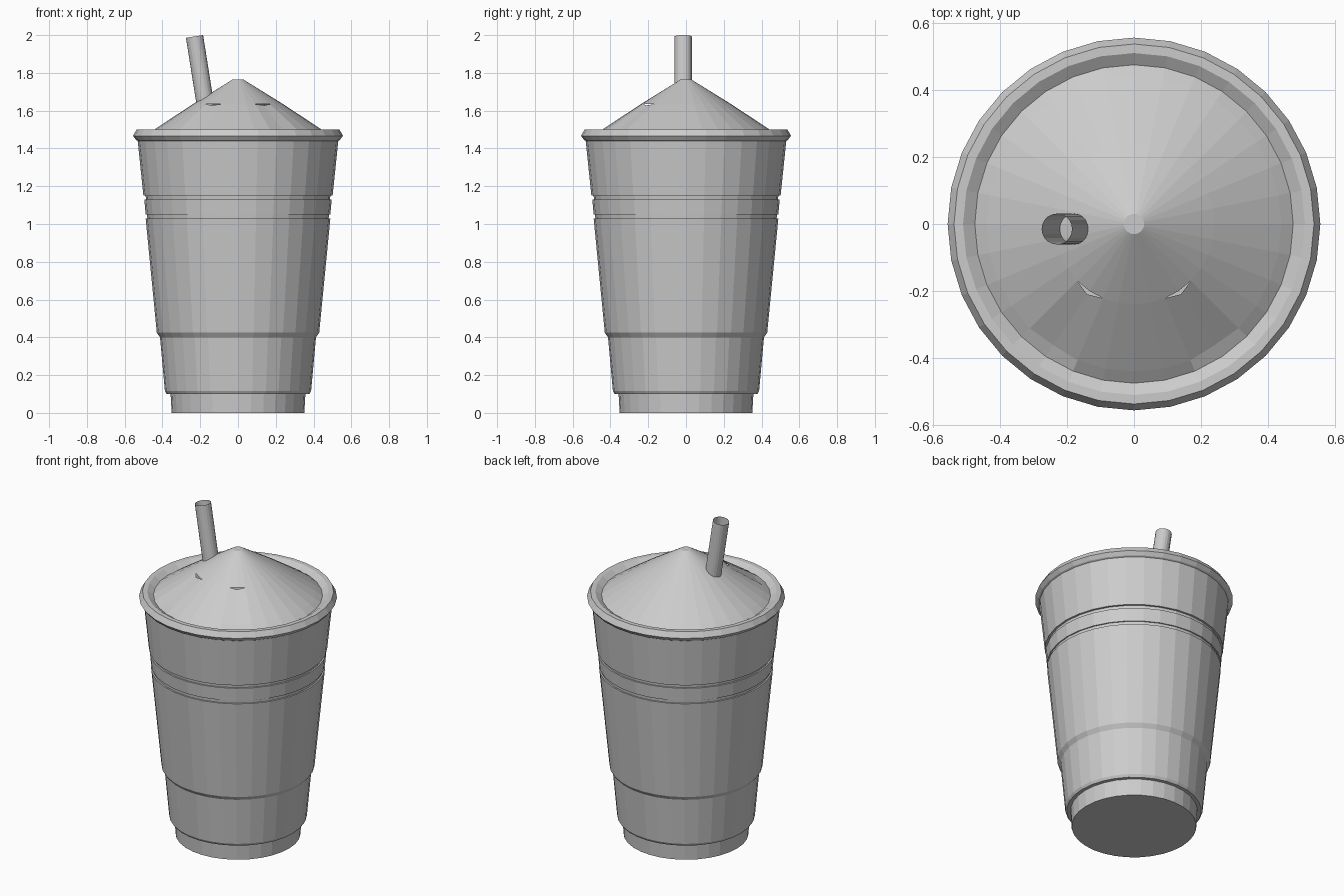
import bpy, bmesh, math
from mathutils import Vector

if "Cube" in bpy.data.objects:
    bpy.data.objects.remove(bpy.data.objects["Cube"])

SEG = 32


def make_object(name, bm):
    bmesh.ops.recalc_face_normals(bm, faces=bm.faces)
    mesh = bpy.data.meshes.new(name)
    bm.to_mesh(mesh)
    bm.free()
    obj = bpy.data.objects.new(name, mesh)
    bpy.context.collection.objects.link(obj)
    return obj


def add_rings(bm, profile, seg=SEG, cap_first=False, cap_last=False):
    """Revolve (radius, height) pairs around z; returns the vertex rings."""
    rings = []
    for r, z in profile:
        rings.append([bm.verts.new((r * math.cos(2 * math.pi * i / seg),
                                    r * math.sin(2 * math.pi * i / seg), z))
                      for i in range(seg)])
    for a, b in zip(rings, rings[1:]):
        for i in range(seg):
            j = (i + 1) % seg
            bm.faces.new((a[i], a[j], b[j], b[i]))
    if cap_first:
        bm.faces.new(rings[0][::-1])
    if cap_last:
        bm.faces.new(rings[-1])
    return rings


# Cup: foot, two steps, grooved band, flared rim with inner lip
bm = bmesh.new()
add_rings(bm, [
    (0.351, 0.0), (0.357, 0.10), (0.378, 0.10), (0.387, 0.115),
    (0.413, 0.40), (0.430, 0.425),
    (0.489, 1.03), (0.480, 1.03), (0.482, 1.05), (0.489, 1.05),
    (0.496, 1.13), (0.487, 1.13), (0.489, 1.15), (0.501, 1.15),
    (0.531, 1.44), (0.540, 1.445), (0.556, 1.467), (0.537, 1.50),
    (0.510, 1.50), (0.475, 1.477)], cap_first=True)
make_object("cup", bm)

# Conical topping: plain upper cone, and a skirt with two creases at the front
bm = bmesh.new()
add_rings(bm, [(0.030, 1.764), (0.240, 1.634)], cap_first=True)
skirt = add_rings(bm, [(0.240, 1.634), (0.440, 1.502), (0.475, 1.477)])
for i in (SEG - 5, SEG // 2 + 5):
    for ring, push, drop in ((skirt[0], 0.012, 0.006), (skirt[1], -0.006, 0.012)):
        v = ring[i]
        out = Vector((v.co.x, v.co.y, 0)).normalized()
        v.co += out * push - Vector((0, 0, drop))
make_object("cone_topping", bm)

# Straw: open leaning tube
bm = bmesh.new()
add_rings(bm, [(0.046, 0.0), (0.046, 0.41)], seg=20)
straw = make_object("straw", bm)
straw.location = (-0.166, -0.015, 1.588)
straw.rotation_euler = (0, math.radians(-9), 0)
